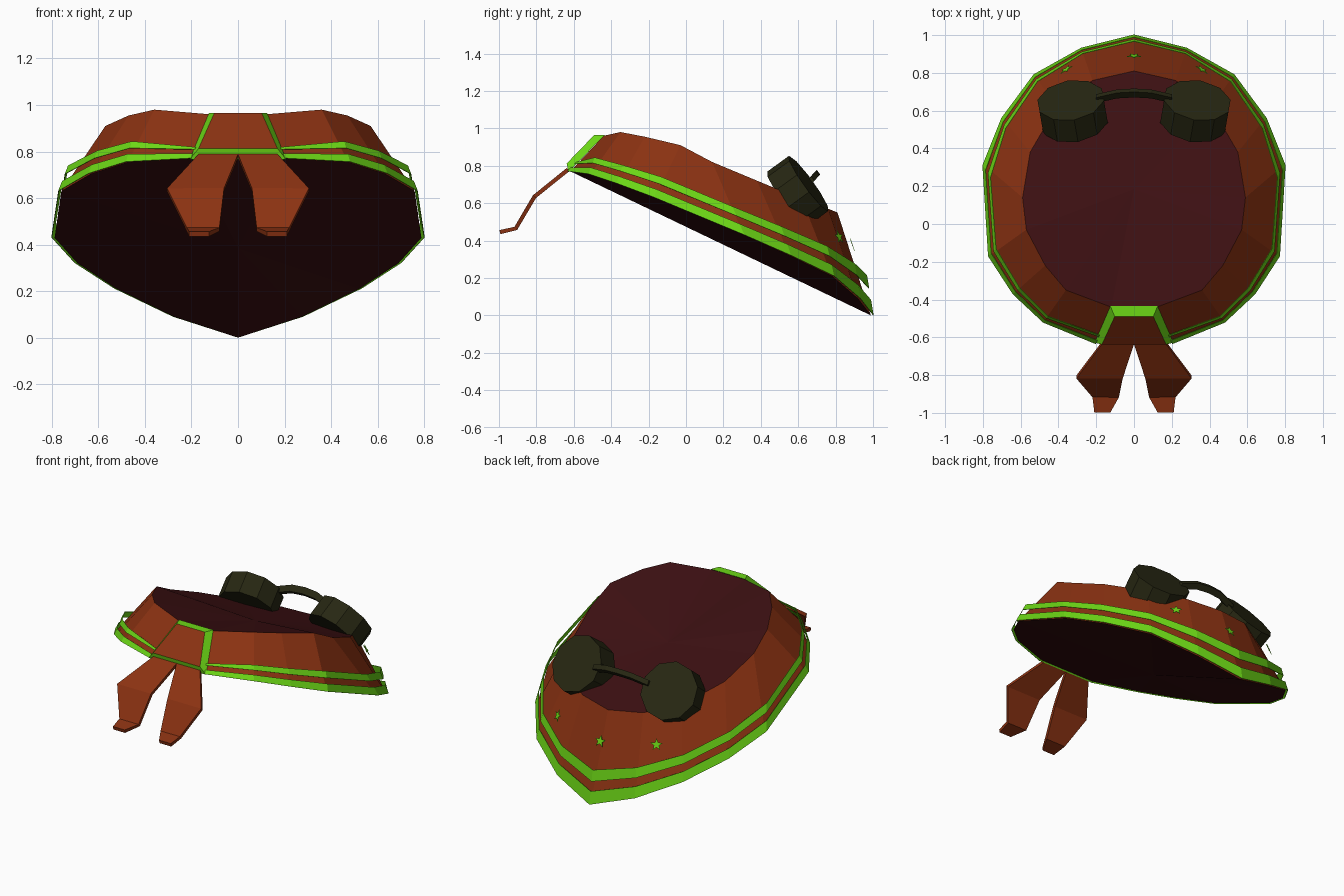
import bpy, bmesh, math
from mathutils import Vector

cube = bpy.data.objects.get("Cube")
if cube:
    bpy.data.objects.remove(cube)


def material(name, rgb):
    m = bpy.data.materials.new(name)
    m.use_nodes = True
    m.diffuse_color = (*rgb, 1)
    bsdf = m.node_tree.nodes["Principled BSDF"]
    bsdf.inputs["Base Color"].default_value = (*rgb, 1)
    bsdf.inputs["Roughness"].default_value = 0.9
    return m


RUST = material("rust cloth", (0.26, 0.032, 0.006))
GREEN = material("lime trim", (0.15, 0.68, 0.008))
MAROON = material("dark maroon lining", (0.045, 0.005, 0.006))
OLIVE = material("dark olive goggles", (0.02, 0.02, 0.006))


def build(name, verts, faces, mats, slots=None, recalc=True):
    me = bpy.data.meshes.new(name)
    me.from_pydata([tuple(v) for v in verts], [], faces)
    for m in mats:
        me.materials.append(m)
    if slots:
        for p, s in zip(me.polygons, slots):
            p.material_index = s
    if recalc:
        bm = bmesh.new()
        bm.from_mesh(me)
        bmesh.ops.recalc_face_normals(bm, faces=bm.faces)
        bm.to_mesh(me)
        bm.free()
    ob = bpy.data.objects.new(name, me)
    bpy.context.collection.objects.link(ob)
    return ob


# Half outlines from the middle of the back round to the knot
LOWER = [(0, 1, 0), (.28, .93, .09), (.53, .79, .21), (.70, .56, .32), (.80, .31, .43),
         (.77, -.17, .63), (.64, -.37, .705), (.48, -.52, .755), (.20, -.63, .77)]
UPPER = [(0, .81, .55), (.22, .76, .57), (.41, .62, .62), (.55, .38, .72), (.59, .14, .82),
         (.57, -.03, .91), (.47, -.22, .955), (.36, -.35, .98), (.12, -.44, .96)]
CENTRE = Vector((0, .185, 0))


def full(half):
    """Mirror a half outline into a run from the right end to the left end."""
    return [Vector((-x, y, z)) for x, y, z in half[:0:-1]] + [Vector(p) for p in half]


def push(p, d):
    """Move a point outward from the middle, level with the ground."""
    out = p - CENTRE
    out.z = 0
    return p + out.normalized() * d


lower, upper = full(LOWER), full(UPPER)
n = len(lower)

# Collar wall with lining caps above and below
rim = [push(p, -0.012) for p in lower]
verts = rim + upper + [Vector((0, .185, .385)), Vector((0, .185, .755))]
faces, slots = [], []
for i in range(n):
    j = (i + 1) % n
    faces += [(i, j, n + j, n + i), (j, i, 2 * n), (n + i, n + j, 2 * n + 1)]
    slots += [0, 1, 1]
build("collar", verts, faces, [RUST, MAROON], slots)


# Two trim bands that narrow towards the knot
def band(name, t0, t1, end0, end1):
    verts = []
    for i, (a, b) in enumerate(zip(lower, upper)):
        ends = i in (0, n - 1)
        for t in ((end0, end1) if ends else (t0, t1)):
            verts.append(push(a.lerp(b, t), 0.004 if ends else 0.1 * t))
    faces = [(2 * i, 2 * i + 2, 2 * i + 3, 2 * i + 1) for i in range(n - 1)]
    ob = build(name, verts, faces, [GREEN], recalc=False)
    mod = ob.modifiers.new("thickness", 'SOLIDIFY')
    mod.thickness = 0.003


band("lower_band", 0, .15, 0, .1)
band("upper_band", .26, .39, .2, .25)

# Knot: cloth front, trim on the other faces
front = [(.17, -.638, .812), (.102, -.49, .965)]
back = [(.208, -.628, .766), (.125, -.435, .965)]
verts = []
for low, high in (front, back):
    for (x, y, z), s in ((low, -1), (low, 1), (high, 1), (high, -1)):
        verts.append((x * s, y, z))
faces = [(0, 1, 2, 3), (7, 6, 5, 4)] + [(k, (k + 1) % 4 + 0, (k + 1) % 4 + 4, k + 4) for k in range(4)]
build("knot", verts, faces, [RUST, GREEN], [0, 1, 1, 1, 1, 1])

# Scarf tails: inner x, outer x, y, z of each cross line
TAIL = [(.0, .17, -.63, .78), (.06, .305, -.81, .635), (.08, .22, -.91, .465), (.125, .21, -.995, .445)]
for side, s in (("left", 1), ("right", -1)):
    verts = [(s * x, y, z) for a, b, y, z in TAIL for x in (a, b)]
    faces = [(2 * i, 2 * i + 1, 2 * i + 3, 2 * i + 2) for i in range(len(TAIL) - 1)]
    tail = build(side + "_tail", verts, faces, [RUST])
    mod = tail.modifiers.new("thickness", 'SOLIDIFY')
    mod.thickness = 0.022
    mod.offset = 0


# Star patches on the back of the collar
def star(name, centre, normal):
    q = Vector(normal).to_track_quat('Z', 'Y')
    verts = [Vector(centre)]
    for k in range(10):
        r = 0.016 if k % 2 else 0.038
        a = math.pi / 2 + k * math.pi / 5
        verts.append(verts[0] + q @ Vector((r * math.cos(a), r * math.sin(a), 0)))
    ob = build(name, verts, [(0, k + 1, (k + 1) % 10 + 1) for k in range(10)], [GREEN], recalc=False)
    mod = ob.modifiers.new("thickness", 'SOLIDIFY')
    mod.thickness = 0.003


star("middle_star", (0, .892, .375), (0, .94, .33))
star("left_star", (.36, .82, .42), (.5, .8, .33))
star("right_star", (-.36, .82, .42), (-.5, .8, .33))

# Goggles: two ten-sided cups
for side, s in (("left", 1), ("right", -1)):
    axis = Vector((s * .14, .80, .58)).normalized()
    face = Vector((s * .335, .655, .705))
    q = axis.to_track_quat('Z', 'Y')
    depth = 0.145
    verts = []
    for d in (0, depth):
        for k in range(10):
            a = (k + .5) * math.tau / 10
            verts.append(face - axis * d + q @ Vector((.182 * math.cos(a), .182 * math.sin(a), 0)))
    faces = [tuple(range(10)), tuple(range(19, 9, -1))]
    faces += [(k, k + 10, (k + 1) % 10 + 10, (k + 1) % 10) for k in range(10)]
    build(side + "_goggle", verts, faces, [OLIVE])

# Goggle bridge: square bar following a shallow arch
PATH = [(-.20, .665, .715), (-.09, .69, .745), (0, .695, .75), (.09, .69, .745), (.20, .665, .715)]
CROSS = [(-.025, -.004), (.004, .028), (.022, .004), (-.004, -.026)]
verts = [(x, y + dy, z + dz) for x, y, z in PATH for dy, dz in CROSS]
faces = [(0, 1, 2, 3), (19, 18, 17, 16)]
for i in range(len(PATH) - 1):
    for k in range(4):
        m = (k + 1) % 4
        faces.append((4 * i + k, 4 * i + m, 4 * i + 4 + m, 4 * i + 4 + k))
build("goggle_bridge", verts, faces, [OLIVE])
